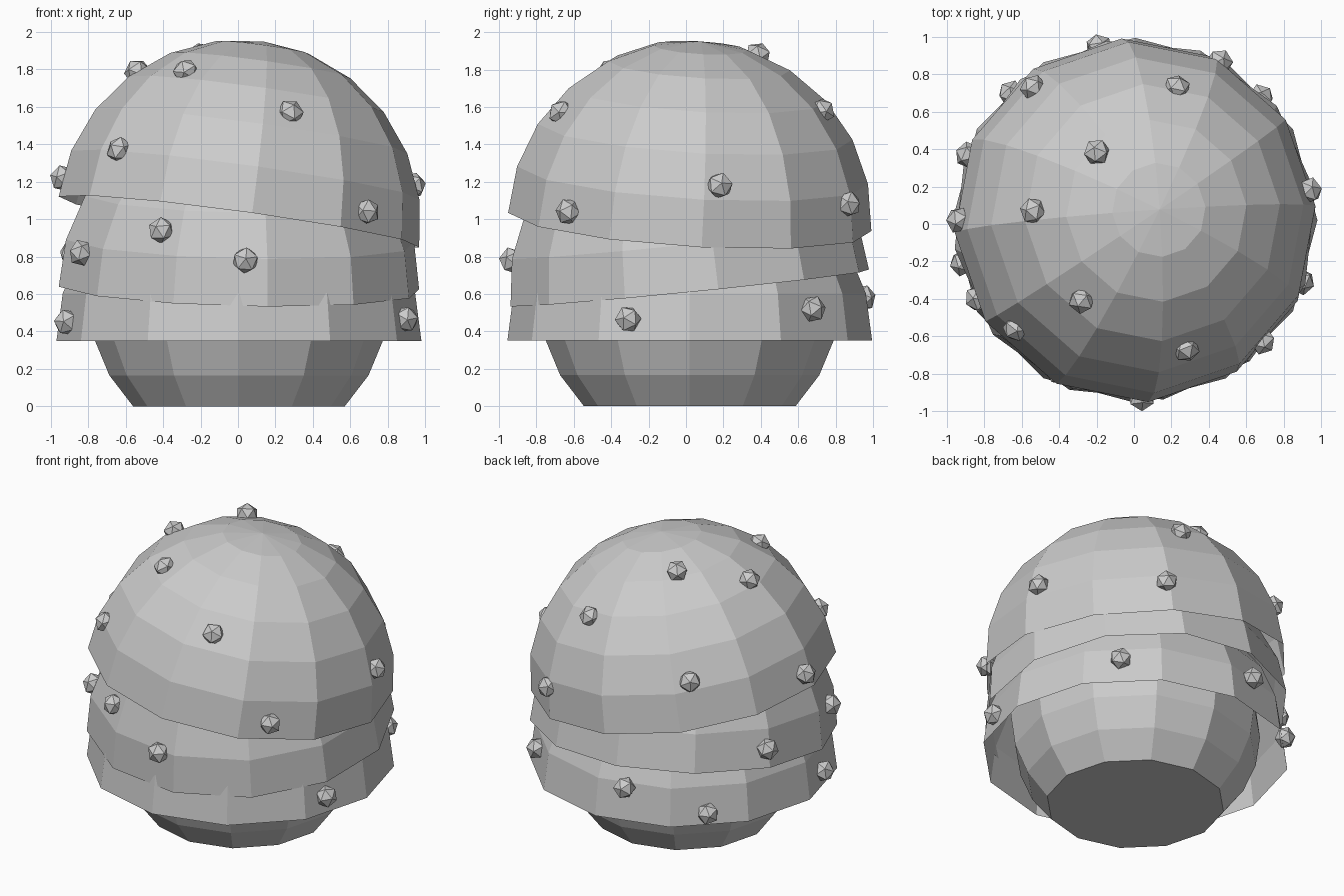
import bpy, bmesh
from mathutils import Vector, Matrix
from math import radians

if "Cube" in bpy.data.objects:
    bpy.data.objects.remove(bpy.data.objects["Cube"])

UP = Vector((0, 0, 1))
CX, CY = 0.005, 0.02


def finish(bm, name, matrix):
    bmesh.ops.recalc_face_normals(bm, faces=bm.faces)
    mesh = bpy.data.meshes.new(name)
    bm.to_mesh(mesh)
    bm.free()
    obj = bpy.data.objects.new(name, mesh)
    obj.matrix_world = matrix
    bpy.context.collection.objects.link(obj)
    return obj


def cut_sphere(radius, cut_z):
    """12-sided sphere with every vertex below cut_z removed."""
    bm = bmesh.new()
    bmesh.ops.create_uvsphere(bm, u_segments=12, v_segments=12, radius=radius)
    low = [v for v in bm.verts if v.co.z < cut_z - 0.001]
    bmesh.ops.delete(bm, geom=low, context='VERTS')
    return bm


def facing(normal, spin=0):
    turn = UP.rotation_difference(Vector(normal)).to_matrix().to_4x4()
    return turn @ Matrix.Rotation(radians(spin), 4, 'Z')


# Inner body: sphere with a flat bottom
BODY_R = 0.8
BODY_Z = BODY_R * 0.70711
bm = cut_sphere(BODY_R, -BODY_Z)
bmesh.ops.holes_fill(bm, edges=[e for e in bm.edges if e.is_boundary], sides=0)
finish(bm, "body", Matrix.Translation((CX, CY, BODY_Z)))

# Open half-sphere shells, stacked and tilted: name, height, axis, spin
shells = [
    ("lower_shell", 0.35, (0, 0, 1), 0),
    ("middle_shell", 0.632, (0.023, -0.10, 1), 9),
    ("top_shell", 0.985, (0.137, 0.06, 1), 4),
]
for name, z, axis, spin in shells:
    finish(cut_sphere(0.975, 0), name,
           Matrix.Translation((CX, CY, z)) @ facing(axis, spin))

# Faceted studs, each pointing out from the centre of its shell
studs = {
    0.985: [(-.54, .07, 1.79), (-.28, -.41, 1.79), (.28, -.67, 1.57),
            (-.635, -.56, 1.37), (-.94, .02, 1.22), (.69, -.63, 1.04),
            (.94, .18, 1.18), (-.2, .385, 1.88), (.23, .73, 1.58),
            (.46, .87, 1.08), (-.54, .73, 1.33)],
    0.632: [(-.89, .37, .815), (-.84, -.4, .82), (-.41, -.79, .94),
            (.04, -.935, .78)],
    0.35: [(.9, -.31, .465), (.68, .68, .52), (-.19, .95, .58),
           (-.66, .70, .43), (-.92, -.21, .45)],
}
count = 0
for z, spots in studs.items():
    for spot in spots:
        count += 1
        bm = bmesh.new()
        bmesh.ops.create_icosphere(bm, subdivisions=1, radius=0.073)
        bmesh.ops.scale(bm, vec=(1, 1, 0.9), verts=bm.verts)
        normal = Vector(spot) - Vector((CX, CY, z))
        finish(bm, f"stud_{count}",
               Matrix.Translation(spot) @ facing(normal, count * 25))
